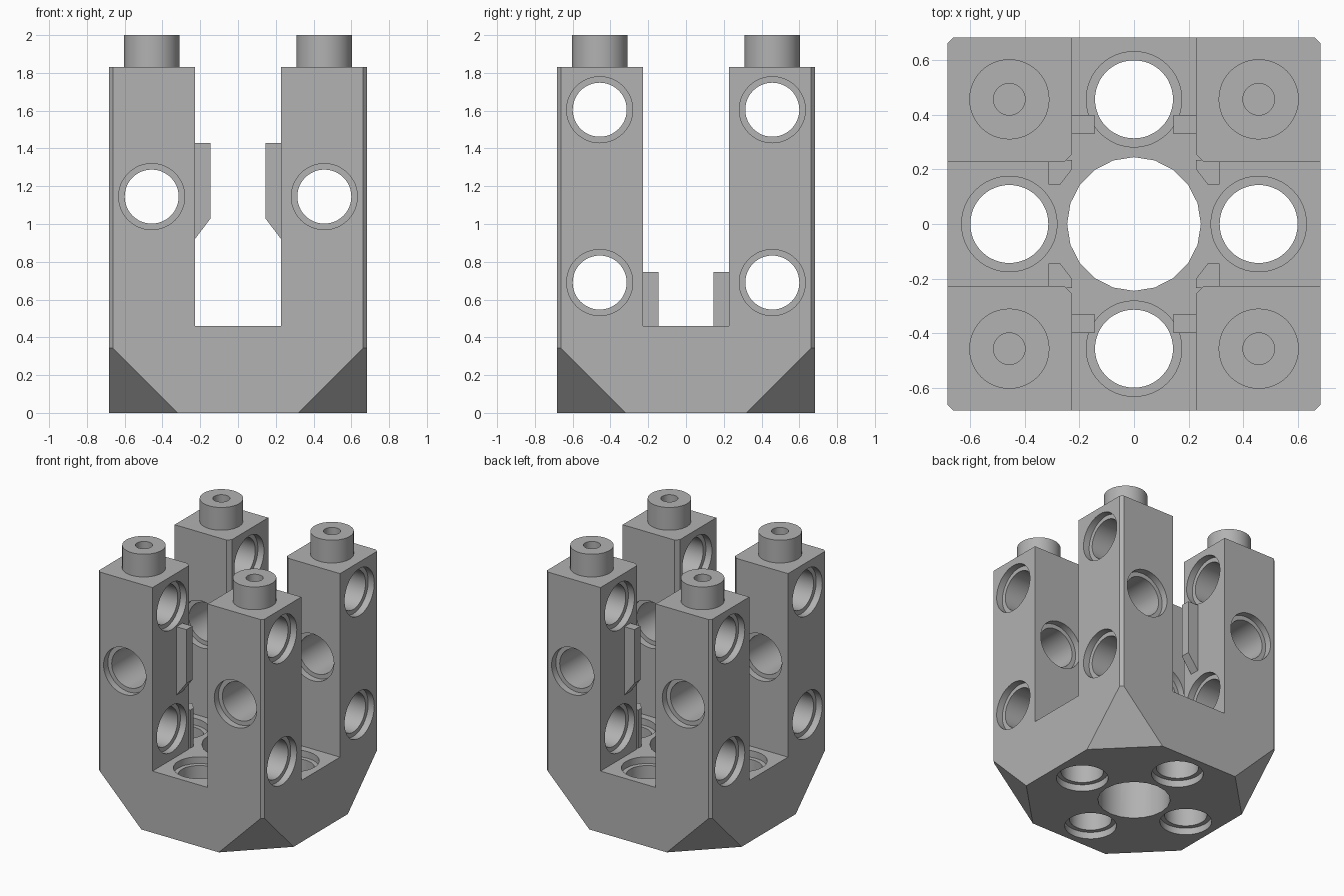
import bpy, bmesh, math
from mathutils import Matrix, Vector

cube = bpy.data.objects.get("Cube")
if cube:
    bpy.data.objects.remove(cube, do_unlink=True)

HALF, SLOT, PITCH = 0.683, 0.228, 0.457     # block half width, slot half width, hole spacing
TOP, FLOOR, BEVEL = 1.83, 0.46, 0.02
BORE, RIM, RIM_DEPTH = 0.143, 0.175, 0.05
SIGNS = [(x, y) for x in (-1, 1) for y in (-1, 1)]

grey = bpy.data.materials.new("light grey plastic")
grey.use_nodes = True
colour = (0.445, 0.445, 0.445, 1)
grey.diffuse_color = colour
grey.node_tree.nodes["Principled BSDF"].inputs["Base Color"].default_value = colour


def make(name, bm):
    bmesh.ops.recalc_face_normals(bm, faces=bm.faces)
    mesh = bpy.data.meshes.new(name)
    bm.to_mesh(mesh)
    bm.free()
    mesh.materials.append(grey)
    obj = bpy.data.objects.new(name, mesh)
    bpy.context.collection.objects.link(obj)
    return obj


def hull(name, points):
    bm = bmesh.new()
    for p in points:
        bm.verts.new(p)
    bmesh.ops.convex_hull(bm, input=bm.verts)
    bmesh.ops.dissolve_limit(bm, angle_limit=0.01, verts=bm.verts, edges=bm.edges)
    return make(name, bm)


def prism(name, outline, z0, z1):
    return hull(name, [(x, y, z) for x, y in outline for z in (z0, z1)])


def lathe(name, profile, matrix, steps=48):
    """Revolve (radius, z) points around z; the profile starts and ends on the axis."""
    bm = bmesh.new()
    verts = [bm.verts.new((r, 0, z)) for r, z in profile]
    edges = [bm.edges.new(pair) for pair in zip(verts, verts[1:])]
    bmesh.ops.spin(bm, geom=verts + edges, axis=(0, 0, 1), cent=(0, 0, 0),
                   angle=math.tau, steps=steps, use_duplicate=False)
    bmesh.ops.remove_doubles(bm, verts=bm.verts, dist=1e-5)
    bm.transform(matrix)
    return make(name, bm)


def cut(target, cutter):
    mod = target.modifiers.new("cut", 'BOOLEAN')
    mod.operation, mod.solver, mod.object = 'DIFFERENCE', 'EXACT', cutter
    bpy.context.view_layer.objects.active = target
    bpy.ops.object.modifier_apply(modifier=mod.name)
    bpy.data.objects.remove(cutter, do_unlink=True)


def smooth(obj):
    bpy.ops.object.select_all(action='DESELECT')
    obj.select_set(True)
    bpy.context.view_layer.objects.active = obj
    bpy.ops.object.shade_smooth_by_angle(angle=math.radians(30))


# Block with narrow upright bevels and large clipped bottom corners
inner = HALF - BEVEL
clip = 0.32
points = []
for sx, sy in SIGNS:
    for a, b, z in ((inner, HALF, TOP), (inner, HALF, inner - clip), (clip, HALF, 0)):
        points += [(sx * a, sy * b, z), (sx * b, sy * a, z)]
body = hull("body", points)

# Crossed slots that leave four posts, with clipped inner post corners
w, e = 1.0, 0.255
cut(body, prism("slot_x", [(sx * w, sy * SLOT) for sx, sy in SIGNS], FLOOR, 3))
cut(body, prism("slot_y", [(sx * SLOT, sy * w) for sx, sy in SIGNS], FLOOR, 3))
corner = [(sx * a, sy * b) for sx, sy in SIGNS for a, b in ((SLOT, e), (e, SLOT))]
cut(body, prism("slot_corner", corner, FLOOR, 3))

# Central round opening
cut(body, lathe("centre_bore", [(0, -1), (0.245, -1), (0.245, 1), (0, 1)],
                Matrix.Identity(4), 20))

# Rimmed pin holes through the posts and the floor
a, b = HALF - RIM_DEPTH, SLOT + RIM_DEPTH
half_spool = [(BORE, b), (BORE, a), (RIM, a), (RIM, w), (0, w)]
post_spool = [(r, -z) for r, z in reversed(half_spool)]
post_spool += [(RIM, -b), (RIM, b)] + half_spool
low, high = RIM_DEPTH, FLOOR - RIM_DEPTH
floor_spool = [(0, -w), (RIM, -w), (RIM, low), (BORE, low),
               (BORE, high), (RIM, high), (RIM, 0.7), (0, 0.7)]
along_y = Matrix.Rotation(math.pi / 2, 4, 'X')
along_x = Matrix.Rotation(math.pi / 2, 4, 'Y')
for s in (-1, 1):
    cut(body, lathe("hole", post_spool, Matrix.Translation((s * PITCH, 0, 1.145)) @ along_y))
    for z in (0.69, 1.605):
        cut(body, lathe("hole", post_spool, Matrix.Translation((0, s * PITCH, z)) @ along_x))
    for place in ((s * PITCH, 0, 0), (0, s * PITCH, 0)):
        cut(body, lathe("hole", floor_spool, Matrix.Translation(place)))
smooth(body)

# Hollow studs and inner ribs on each post
stud_profile = [(0, TOP - 0.01), (0.147, TOP - 0.01), (0.147, 2), (0.058, 2),
                (0.058, TOP + 0.005), (0, TOP + 0.005)]
low_rib = [(0.313, 0.145), (0.27, 0.145), (SLOT, 0.2), (SLOT, 0.235), (0.313, 0.235)]
high_rib = [(0.235, 0.92), (SLOT, 0.92), (0.145, 1.03), (0.145, 1.43), (0.235, 1.43)]
for sx, sy in SIGNS:
    tag = ("front_" if sy < 0 else "back_") + ("left" if sx > 0 else "right")
    smooth(lathe("stud_" + tag, stud_profile,
                 Matrix.Translation((sx * PITCH, sy * PITCH, 0))))
    prism("low_rib_" + tag, [(sx * x, sy * y) for x, y in low_rib], FLOOR - 0.005, 0.745)
    hull("high_rib_" + tag, [(sx * x, sy * y, z) for x, z in high_rib for y in (0.33, 0.4)])
